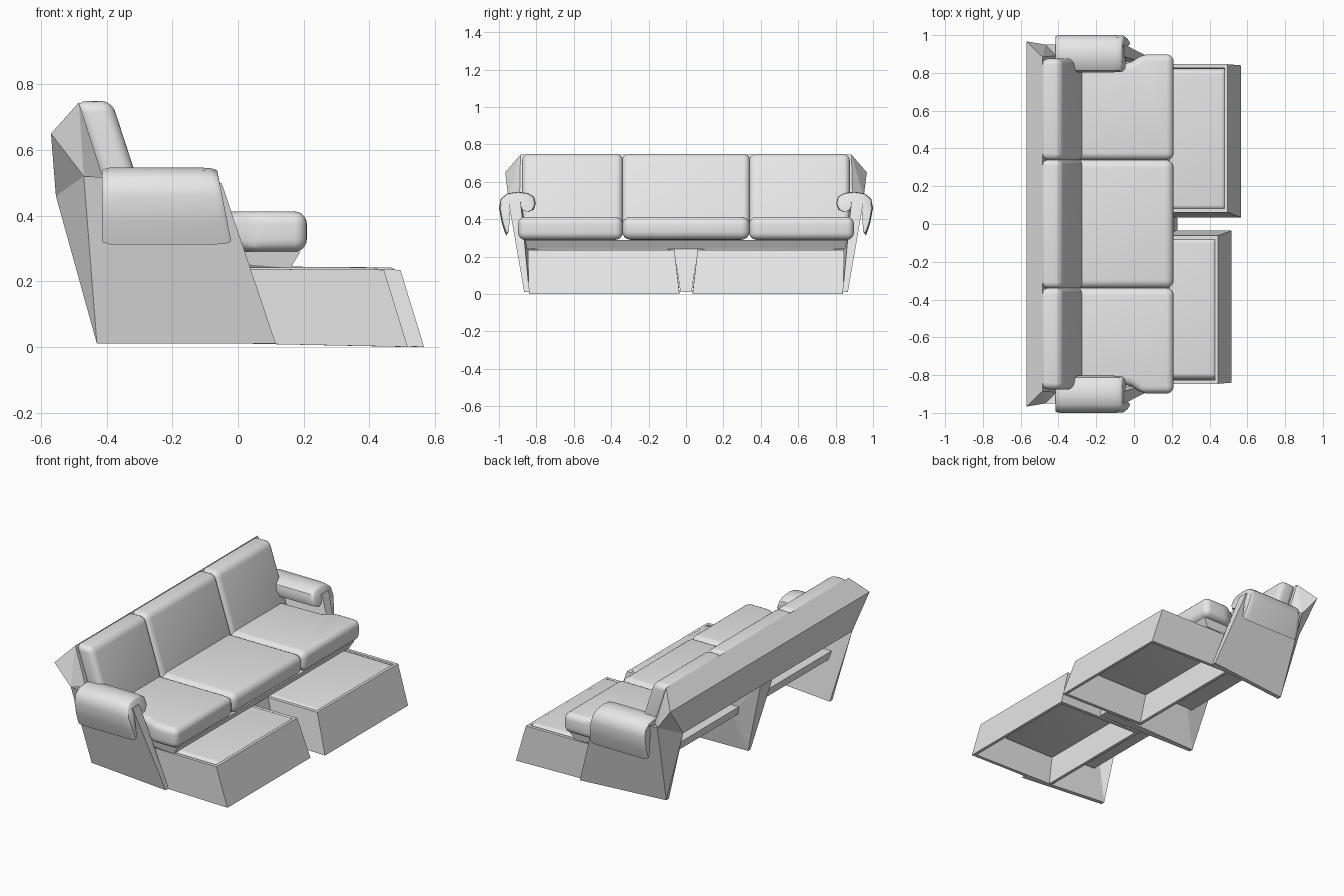
import bpy, bmesh

cube = bpy.data.objects.get("Cube")
if cube:
    bpy.data.objects.remove(cube, do_unlink=True)

fabric = bpy.data.materials.new("light grey")
fabric.use_nodes = True
fabric.diffuse_color = (0.8, 0.8, 0.8, 1)
fabric.node_tree.nodes["Principled BSDF"].inputs["Base Color"].default_value = (0.8, 0.8, 0.8, 1)


def finish(name, bm, smooth=False):
    bmesh.ops.recalc_face_normals(bm, faces=bm.faces)
    mesh = bpy.data.meshes.new(name)
    bm.to_mesh(mesh)
    bm.free()
    mesh.materials.append(fabric)
    ob = bpy.data.objects.new(name, mesh)
    bpy.context.collection.objects.link(ob)
    if smooth:
        bpy.ops.object.select_all(action='DESELECT')
        ob.select_set(True)
        bpy.context.view_layer.objects.active = ob
        bpy.ops.object.shade_smooth_by_angle(angle=0.7)


def hull(name, points):
    """Flat-sided solid around a few corner points."""
    bm = bmesh.new()
    for p in points:
        bm.verts.new(p)
    bmesh.ops.convex_hull(bm, input=bm.verts)
    bmesh.ops.dissolve_limit(bm, angle_limit=0.01, verts=bm.verts, edges=bm.edges)
    finish(name, bm)


def loft(name, rings, closed=False, smooth=False, bevel=0):
    """Skin a list of point rings; closed joins last to first, otherwise ends are capped."""
    bm = bmesh.new()
    loops = [[bm.verts.new(p) for p in ring] for ring in rings]
    n = len(loops[0])
    pairs = list(zip(loops, loops[1:]))
    if closed:
        pairs.append((loops[-1], loops[0]))
    else:
        bm.faces.new(loops[0])
        bm.faces.new(loops[-1])
    for a, b in pairs:
        for i in range(n):
            j = (i + 1) % n
            bm.faces.new((a[i], a[j], b[j], b[i]))
    bmesh.ops.recalc_face_normals(bm, faces=bm.faces)
    if bevel:
        bmesh.ops.bevel(bm, geom=bm.edges[:], offset=bevel, segments=5, profile=0.5,
                        affect='EDGES', clamp_overlap=True)
    finish(name, bm, smooth)


def flip(points, s):
    return [(x, s * y, z) for x, y, z in points]


def mirror_pair(points):
    return flip(points, 1) + flip(points, -1)


# Back shell with chamfered top and swept ends
ridge, wing = (-.485, .885, .745), (-.57, .967, .65)
low_back, wing_foot = (-.555, .82, .46), (-.47, .95, .52)
hull("back_shell", mirror_pair([ridge, wing, low_back, wing_foot, (-.41, .89, .51)]))

# Seat base rail
hull("seat_base", mirror_pair([(-.40, .86, .29), (.19, .86, .29), (.16, .85, .24), (-.39, .82, .24)]))

# Centre leg, rising to the back shell behind the seat
hull("centre_leg", mirror_pair([(-.43, .012, .01), (.23, .03, .01), (.16, .065, .245),
                                (-.35, .058, .245), (-.55, .06, .47), (-.45, .06, .47)]))

# Arm pad cross-section, hooked over the side panel
PAD = [(.84, .44), (.815, .45), (.803, .485), (.812, .52), (.845, .54), (.90, .547),
       (.955, .538), (.99, .51), (1.0, .46), (.985, .38), (.962, .312), (.95, .33),
       (.945, .40), (.94, .465), (.88, .47), (.865, .45)]
PAD_STATIONS = [(-.415, .9, 0), (-.41, .95, 0), (-.39, 1, 0), (-.12, 1, .2),
                (-.085, .98, .2), (-.07, .95, .2), (-.065, .9, .2)]

# Cushion outlines
SEAT_END = [(-.36, .339), (.21, .339), (.21, .898), (.04, .898), (-.02, .85), (-.36, .84)]
SEAT_MID = [(-.36, -.341), (.21, -.341), (.21, .341), (-.36, .341)]
BACK_SIDE = [(-.498, .748), (-.385, .75), (-.255, .35), (-.365, .35)]


def seat_cushion(name, outline, s=1):
    loft(name, [[(x, s * y, z) for x, y in outline] for z in (.29, .413)],
         smooth=True, bevel=.045)


def back_cushion(name, lo, hi):
    loft(name, [[(x, y, z) for x, z in BACK_SIDE] for y in (lo, hi)],
         smooth=True, bevel=.035)


seat_cushion("middle_seat_cushion", SEAT_MID)
back_cushion("middle_back_cushion", -.342, .342)


def box_ring(x0, x1, y0, y1, z_rear, z_front):
    return [(x0, y0, z_rear), (x1, y0, z_front), (x1, y1, z_front), (x0, y1, z_rear)]


for side, s in (("left", 1), ("right", -1)):
    # Side panel, thin and toed in at the floor, thicker at the arm
    foot, foot_inner, arm_inner = (-.43, .805, .01), (-.43, .78, .01), (-.46, .885, .50)
    loft(side + "_side_panel", [
        flip([foot, (.115, .865, .01), (-.05, .95, .50), wing_foot], s),
        flip([foot_inner, (.115, .838, .01), (-.05, .885, .50), arm_inner], s)])
    # Rear leg joining panel and back shell
    hull(side + "_rear_leg", flip([low_back, wing_foot, foot, foot_inner, arm_inner], s))
    # Padded arm
    rings = []
    for x, k, slant in PAD_STATIONS:
        ring = []
        for y, z in PAD:
            y2, z2 = .92 + (y - .92) * k, .43 + (z - .43) * k
            ring.append((x + slant * (.545 - z2), s * y2, z2))
        rings.append(ring)
    loft(side + "_arm_pad", rings, smooth=True)
    # End cushions
    seat_cushion(side + "_seat_cushion", SEAT_END, s)
    back_cushion(side + "_back_cushion", *sorted((s * .338, s * .876)))

    # Sliding footrest: bottomless frame with a padded top
    dx = 0 if s > 0 else -.05
    frame = [box_ring(-.02, .567, .035, .84, .012, 0), box_ring(-.05, .495, .062, .846, .238, .235),
             box_ring(-.03, .478, .082, .826, .238, .235), box_ring(0, .548, .055, .82, .012, 0)]
    pad = [box_ring(-.03, .5, .07, .83, .19, .19), box_ring(-.03, .48, .08, .81, .246, .242)]
    frame, pad = [[[(x + dx, s * y, z) for x, y, z in r] for r in part] for part in (frame, pad)]
    loft(side + "_footrest_frame", frame, closed=True)
    loft(side + "_footrest_cushion", pad, smooth=True, bevel=.02)
